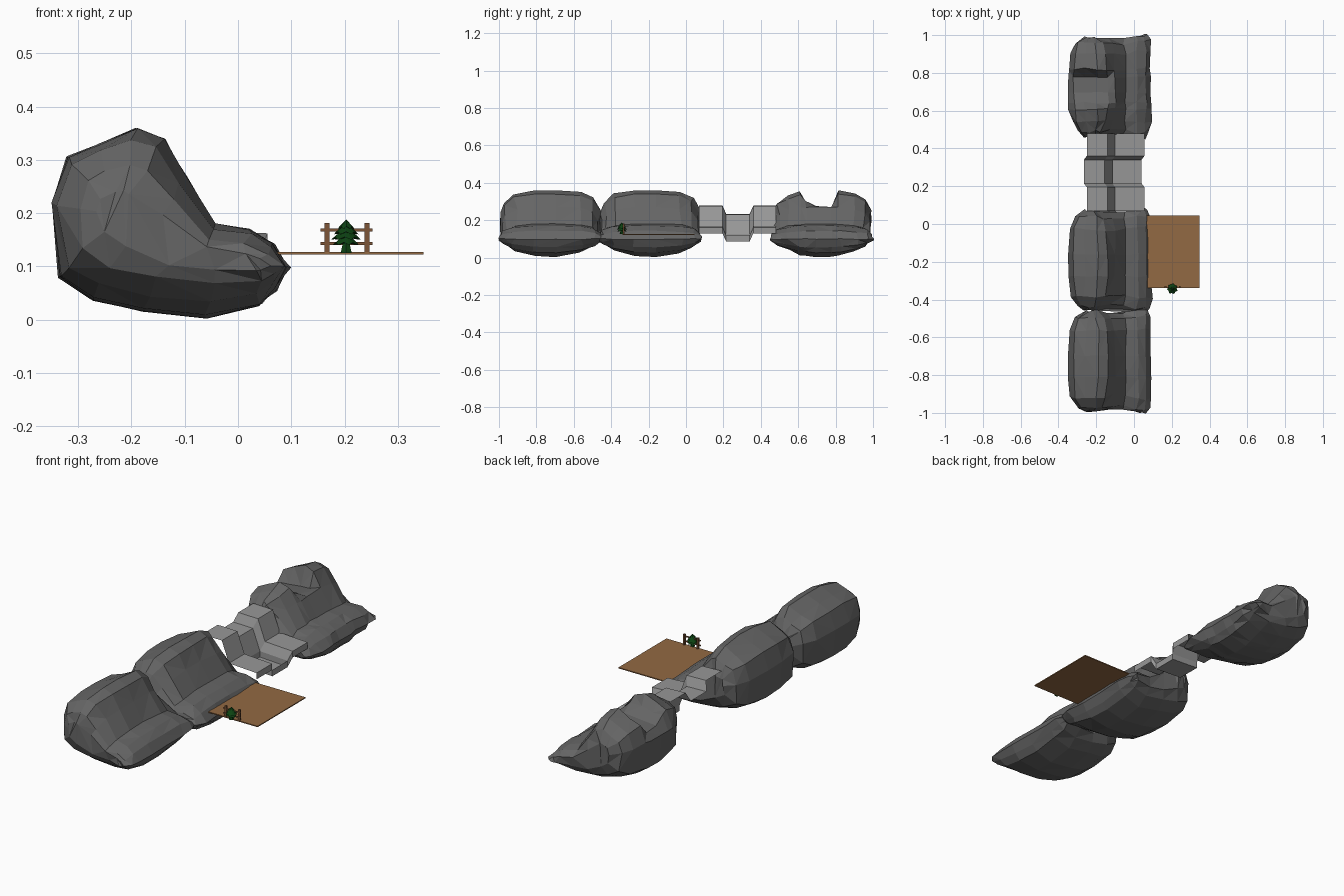
import bpy, bmesh, math, random
from mathutils import Vector

if "Cube" in bpy.data.objects:
    bpy.data.objects.remove(bpy.data.objects["Cube"])

random.seed(4)


def material(name, rgb):
    m = bpy.data.materials.new(name)
    m.diffuse_color = (*rgb, 1)
    m.use_nodes = True
    m.node_tree.nodes["Principled BSDF"].inputs["Base Color"].default_value = m.diffuse_color
    return m


ROCK = material("dark rock", (0.13, 0.13, 0.13))
PALE = material("pale stone", (0.31, 0.31, 0.31))
WOOD = material("plank brown", (0.29, 0.142, 0.056))
POST = material("fence brown", (0.2, 0.09, 0.038))
LEAF = material("leaf green", (0.004, 0.055, 0.006))


def finish(bm, name, mat, closed=True):
    if closed:
        bmesh.ops.recalc_face_normals(bm, faces=bm.faces)
    me = bpy.data.meshes.new(name)
    bm.to_mesh(me)
    bm.free()
    me.materials.append(mat)
    ob = bpy.data.objects.new(name, me)
    bpy.context.collection.objects.link(ob)
    return ob


def box(name, lo, hi, mat):
    bm = bmesh.new()
    bmesh.ops.create_cube(bm, size=1)
    for v in bm.verts:
        v.co = [lo[i] + (v.co[i] + 0.5) * (hi[i] - lo[i]) for i in range(3)]
    return finish(bm, name, mat)


# Rock cross-section (x, z): high back, low front lip
PROFILE = [(-.35, .22), (-.32, .305), (-.26, .33), (-.19, .36), (-.138, .34),
           (-.10, .27), (-.045, .18), (.02, .17), (.07, .143), (.105, .098),
           (.075, .055), (.04, .026), (-.06, .002), (-.18, .015), (-.27, .036), (-.335, .08)]
SPINE = [Vector((-.225, .20)), Vector((-.10, .125)), Vector((.03, .10))]


def nearest_on_spine(p):
    best = None
    for a, b in zip(SPINE, SPINE[1:]):
        t = max(0, min(1, (p - a).dot(b - a) / (b - a).length_squared))
        q = a + (b - a) * t
        if best is None or (p - q).length < (p - best).length:
            best = q
    return best


def rock(name, centre, stations):
    """stations: (offset along y, swell, height limit)"""
    bm = bmesh.new()
    rings = []
    for dy, f, cap in stations:
        ring = []
        end = (dy / .27) ** 2
        for x, z in PROFILE:
            p = Vector((x, z))
            q = nearest_on_spine(p)
            p = q + (p - q) * f
            if x > .03:                               # lip is waisted, wide at its ends
                p.x += (x - .03) * (.35 * end - .22)
            if z < .1:                                # boat-shaped underside
                p.y += .045 * end * max(0, 1 - p.y / .1)
            j = 0.008 if f < 0.99 else 0.003
            # front lip is longer, with a groove between lip and back
            side = (1 if p.x > -.03 else 0.96) - .05 * math.exp(-((p.x + .09) / .05) ** 2)
            z2 = max(0, min(p.y, cap + (p.x + .2) * .1) + random.uniform(-j, j) * .5)
            ring.append(bm.verts.new((min(.105, max(-.35, p.x + random.uniform(-j, j))),
                                      centre + dy * side + random.uniform(-j, j), z2)))
        rings.append(ring)
    n = len(PROFILE)
    for a, b in zip(rings, rings[1:]):
        for i in range(n):
            bm.faces.new((a[i], a[(i + 1) % n], b[(i + 1) % n], b[i]))
    caps = [bm.faces.new(rings[0]), bm.faces.new(rings[-1])]
    bmesh.ops.triangulate(bm, faces=caps)
    bmesh.ops.triangulate(bm, faces=[f for f in bm.faces if len(f.verts) > 3 and random.random() < .7])
    return finish(bm, name, ROCK)


whole = [(-.274, .28, 1), (-.255, .58, 1), (-.20, .88, 1), (-.09, .99, 1),
         (.03, 1, 1), (.17, .93, 1), (.235, .74, 1), (.274, .32, 1)]
broken = [(-.274, .3, 1), (-.245, .6, 1), (-.19, .82, 1), (-.12, .97, 1), (-.085, .98, .30), (-.03, 1, .27),
          (.055, 1, .265), (.10, .98, 1), (.19, .90, 1), (.245, .68, 1), (.272, .32, 1)]
rock("rock_front", -.725, whole)
rock("rock_middle", -.19, whole)
rock("rock_back_broken", .725, broken)

# Pale stepped stone trough: one thin open shell, sunken halfway across the gap
STEP = [(-.25, .278), (-.14, .275), (-.10, .17), (.055, .162), (.055, .13)]
SINK = [(.07, 0), (.195, 0), (.215, 1), (.34, 1), (.36, 0), (.48, 0)]
bm = bmesh.new()
rows = [[bm.verts.new((x - .015 * s, y, z - .045 * s)) for x, z in STEP] for y, s in SINK]
for a, b in zip(rows, rows[1:]):
    for i in range(len(STEP) - 1):
        face = bm.faces.new((a[i], a[i + 1], b[i + 1], b[i]))
        if a is rows[2] and i == 2:
            tread = face
# recessed panel in the sunken tread
bmesh.ops.inset_individual(bm, faces=[tread], thickness=.018, depth=0)
for v in tread.verts:
    v.co.z -= .03
finish(bm, "stone_bridge", PALE, closed=False)

# Plank platform
box("platform", (.05, -.34, .122), (.348, .045, .127), WOOD)

# Fence at the front edge
FY = -.333
for i, x in enumerate((.167, .242)):
    box(f"fence_post_{i}", (x - .005, FY - .005, .125), (x + .005, FY + .005, .181), POST)
for i, z in enumerate((.143, .168)):
    box(f"fence_rail_{i}", (.155, FY - .007, z - .003), (.252, FY - .003, z + .003), POST)

# Small tree: trunk with jagged leaf tiers
TX, TY = .203, -.343
bm = bmesh.new()
bmesh.ops.create_cone(bm, cap_ends=True, segments=6, radius1=.012, radius2=.004, depth=.03)
bmesh.ops.translate(bm, verts=bm.verts, vec=(TX, TY, .14))
finish(bm, "tree_trunk", LEAF)
for i, (z, r, h) in enumerate([(.140, .025, .024), (.150, .029, .024), (.160, .024, .021), (.170, .016, .018)]):
    bm = bmesh.new()
    n = 14
    tip = bm.verts.new((TX, TY, z + h))
    base = bm.verts.new((TX, TY, z + .004))
    ring = []
    for k in range(n):
        a = math.tau * k / n + i
        rr = r * (1 if k % 2 else .8)
        ring.append(bm.verts.new((TX + rr * math.cos(a), TY + rr * math.sin(a), z + (0 if k % 2 else .005))))
    for k in range(n):
        bm.faces.new((tip, ring[k], ring[(k + 1) % n]))
        bm.faces.new((base, ring[(k + 1) % n], ring[k]))
    finish(bm, f"tree_tier_{i}", LEAF)
